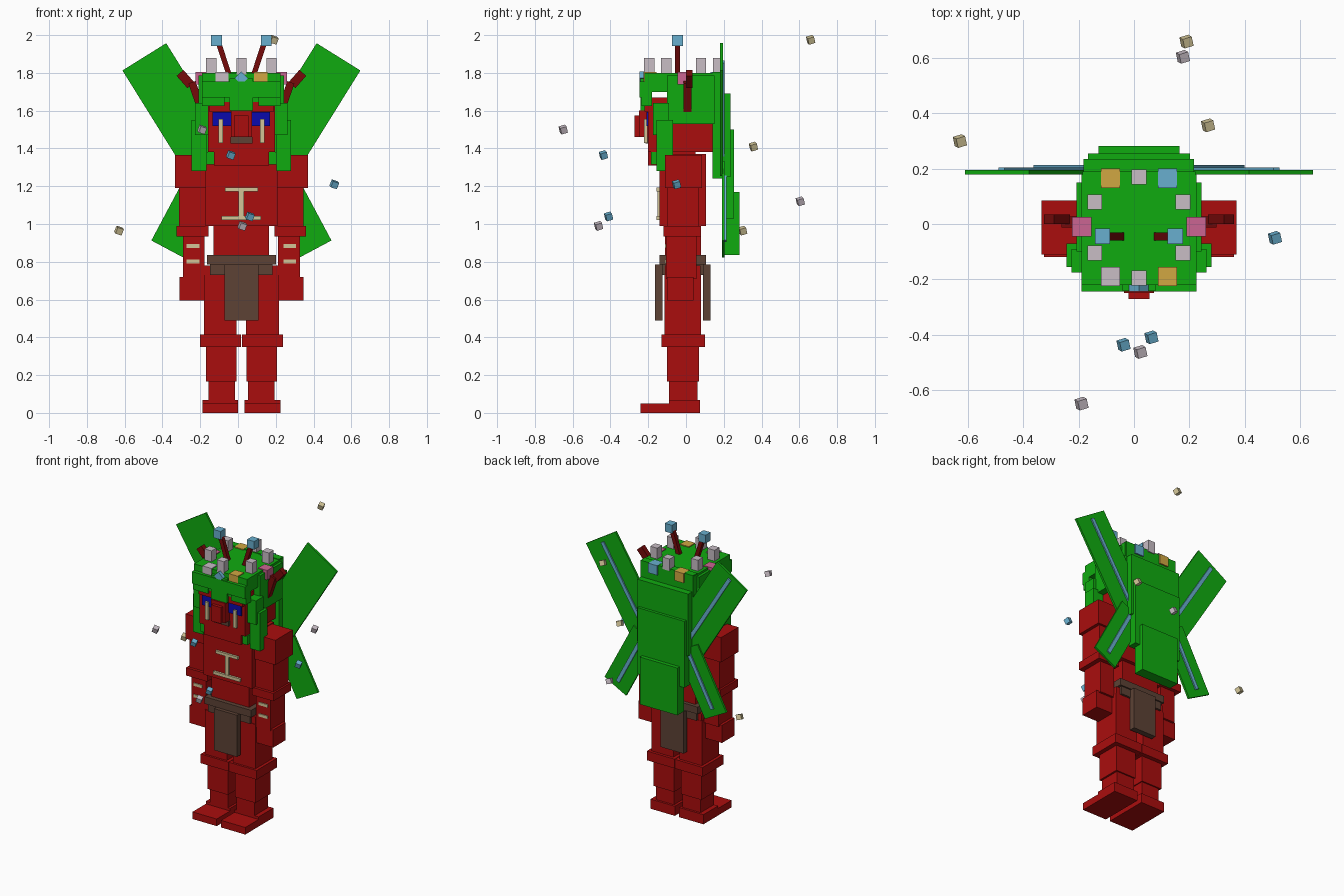
import bpy, math, random
from mathutils import Vector, Matrix, Euler

C = 0.018  # x of the figure's symmetry plane
random.seed(3)


def mat(name, r, g, b):
    m = bpy.data.materials.new(name)
    m.diffuse_color = (r, g, b, 1)
    return m


RED = mat("red", 0.40, 0.004, 0.004)
DARK = mat("dark red", 0.18, 0.003, 0.003)
GREEN = mat("green", 0.005, 0.41, 0.005)
NAVY = mat("deep blue", 0.003, 0.003, 0.42)
BROWN = mat("brown", 0.11, 0.055, 0.036)
BONE = mat("bone", 0.65, 0.56, 0.31)
PALE = mat("pale lilac", 0.58, 0.51, 0.56)
PINK = mat("pink", 0.60, 0.13, 0.29)
GOLD = mat("gold", 0.64, 0.39, 0.055)
SKY = mat("sky blue", 0.14, 0.43, 0.62)

FACES = [(0, 1, 3, 2), (4, 6, 7, 5), (0, 4, 5, 1), (2, 3, 7, 6), (0, 2, 6, 4), (1, 5, 7, 3)]


def block(name, center, size, m, rot=(0, 0, 0)):
    R = Euler(rot).to_matrix()
    pts = [Vector(center) + R @ Vector((sx * size[0], sy * size[1], sz * size[2]))
           for sx in (-.5, .5) for sy in (-.5, .5) for sz in (-.5, .5)]
    me = bpy.data.meshes.new(name)
    me.from_pydata(pts, [], FACES)
    me.materials.append(m)
    ob = bpy.data.objects.new(name, me)
    bpy.context.collection.objects.link(ob)
    return ob


def box(name, x, y, z, m):
    """x, y, z are (low, high) ranges; x is measured from the symmetry plane."""
    r = (x, y, z)
    c = [(a + b) / 2 for a, b in r]
    block(name, (c[0] + C, c[1], c[2]), [b - a for a, b in r], m)


def pair(name, x, y, z, m):
    box(name + "_right", x, y, z, m)
    box(name + "_left", (-x[1], -x[0]), y, z, m)


def bar_pair(name, a, b, w, y, m):
    """Mirrored tilted bars between two (x, z) points, lying in a y range."""
    dx, dz = b[0] - a[0], b[1] - a[1]
    ang = math.atan2(dx, dz)
    for s, side in ((1, "_right"), (-1, "_left")):
        block(name + side, (C + s * (a[0] + b[0]) / 2, sum(y) / 2, (a[1] + b[1]) / 2),
              (w, y[1] - y[0], math.hypot(dx, dz)), m, (0, s * ang, 0))


# legs
pair("foot", (.017, .207), (-.24, -.09), (0, .05), RED)
pair("heel", (.017, .207), (-.09, .075), (0, .068), RED)
pair("ankle", (.034, .175), (-.09, .06), (.06, .17), RED)
pair("calf", (.027, .188), (-.10, .07), (.165, .35), RED)
pair("knee", (.002, .219), (-.13, .10), (.35, .415), RED)
pair("thigh", (.025, .198), (-.115, .08), (.415, .73), RED)

# torso
box("hips", (-.196, .196), (-.11, .078), (.60 + .09, .78), RED)
box("waist", (-.147, .147), (-.11, .08), (.73, 1.0), RED)
box("chest", (-.19, .19), (-.14, .105), (.99, 1.37), RED)

# belt and cloth flaps
box("belt", (-.183, .183), (-.14, .105), (.785, .835), BROWN)
box("belt_lower", (-.165, .165), (-.128, .095), (.73, .785), BROWN)
box("front_flap", (-.09, .09), (-.165, -.125), (.49, .785), BROWN)
box("back_flap", (-.09, .09), (.09, .13), (.49, .785), BROWN)

# chest ornament
box("ornament_top", (-.087, .087), (-.155, -.14), (1.173, 1.193), BONE)
box("ornament_stem", (-.015, .015), (-.152, -.14), (1.04, 1.175), BONE)
box("ornament_base", (-.105, .105), (-.155, -.14), (1.02, 1.042), BONE)

# arms
pair("shoulder", (.18, .352), (-.11, .085), (1.19, 1.365), RED)
pair("upper_arm", (.19, .33), (-.10, .07), (.99, 1.19), RED)
pair("elbow", (.175, .343), (-.12, .08), (.935, .99), RED)
pair("forearm", (.195, .31), (-.105, .055), (.71, .935), RED)
pair("hand", (.19, .328), (-.10, .04), (.595, .72), RED)
for z in (.802, .883):
    pair("arm_band", (.222, .29), (-.112, -.104), (z - .01, z + .01), BONE)

# head and face
box("head", (-.178, .178), (-.20, .145), (1.38, 1.67), RED)
box("jaw", (-.145, .145), (-.20, .05), (1.31, 1.40), RED)
box("brow", (-.172, .172), (-.22, -.19), (1.595, 1.645), RED)
box("nose", (-.055, .055), (-.25, -.19), (1.46, 1.60), RED)
box("nose_tip", (-.038, .038), (-.272, -.24), (1.46, 1.575), RED)
box("mouth", (-.058, .058), (-.215, -.19), (1.425, 1.46), BROWN)
pair("eye", (.038, .152), (-.209, -.20), (1.52, 1.592), NAVY)
pair("tusk", (.098, .122), (-.222, -.205), (1.43, 1.555), BONE)

# hair
box("hair_top", (-.208, .208), (-.22, .18), (1.70, 1.80), GREEN)
box("hair_fringe", (-.19, .19), (-.225, -.18), (1.645, 1.75), GREEN)
box("crown_rim", (-.208, .208), (-.245, -.18), (1.67, 1.755), GREEN)
pair("side_fringe", (.09, .208), (-.235, -.18), (1.625, 1.74), GREEN)
box("middle_fringe", (-.062, .062), (-.24, -.18), (1.60, 1.77), GREEN)
pair("hair_side", (.17, .226), (-.10, .15), (1.53, 1.785), GREEN)
pair("strand_upper", (.175, .245), (-.175, -.09), (1.47, 1.64), GREEN)
pair("strand_lower", (.185, .263), (-.155, -.07), (1.28, 1.55), GREEN)
pair("strand_tip", (.14, .185), (-.185, -.12), (1.315, 1.38), GREEN)

# overlapping plates down the back
box("back_plate_1", (-.205, .205), (.14, .19), (1.24, 1.805), GREEN)
box("back_plate_2", (-.2, .2), (.18, .235), (1.25, 1.69), GREEN)
box("back_plate_3", (-.185, .185), (.19, .255), (1.03, 1.50), GREEN)
box("back_plate_4", (-.147, .147), (.205, .282), (.835, 1.17), GREEN)

# wings with pale ribs on their rear faces
up_tip, up_root = (.514, 1.885), (.165, 1.325)
low_tip, low_root = (.393, .868), (.168, 1.29)
bar_pair("upper_wing", up_root, up_tip, .273, (.18, .195), GREEN)
bar_pair("lower_wing", low_root, low_tip, .19, (.19, .205), GREEN)
bar_pair("upper_rib", up_root, (.498, 1.86), .026, (.195, .204), SKY)
bar_pair("lower_rib", low_root, (.37, .91), .026, (.205, .214), SKY)

# antennae and side horns
bar_pair("antenna", (.062, 1.78), (.118, 1.95), .028, (-.059, -.031), DARK)
pair("antenna_tip", (.104, .16), (-.073, -.017), (1.942, 2.0), SKY)
bar_pair("horn_lower", (.21, 1.60), (.262, 1.75), .04, (-.013, .028), DARK)
bar_pair("horn_upper", (.268, 1.735), (.325, 1.80), .048, (0, .035), DARK)

# crown gems: tall prisms, then low blocks set into the rim
for x, y in ((0, .17), (0, -.195), (.16, .08), (-.16, .08), (.16, -.105), (-.16, -.105)):
    block("crown_spike", (C + x, y, 1.835), (.054, .054, .085), PALE)
for x, y, m in ((-.103, .165, GOLD), (.103, .165, SKY), (-.103, -.19, PALE),
                (.103, -.19, GOLD), (-.207, -.01, PINK), (.207, -.01, PINK)):
    block("crown_gem", (C + x, y, 1.772), (.07, .07, .068), m)
block("brow_gem", (C, -.225, 1.772), (.05, .04, .05), SKY, (0, math.pi / 4, 0))

# floating motes
for x, y, z, m in ((.19, .66, 1.975, BONE), (.177, .605, 1.12, PALE), (.268, .357, 1.41, BONE),
                   (-.63, .30, .965, BONE), (.51, -.05, 1.21, SKY), (.063, -.41, 1.04, SKY),
                   (-.038, -.437, 1.365, SKY), (.023, -.463, .99, PALE), (-.19, -.65, 1.50, PALE)):
    block("floating_mote", (x, y, z), (.035, .035, .035), m, (.3, .3, .3))
